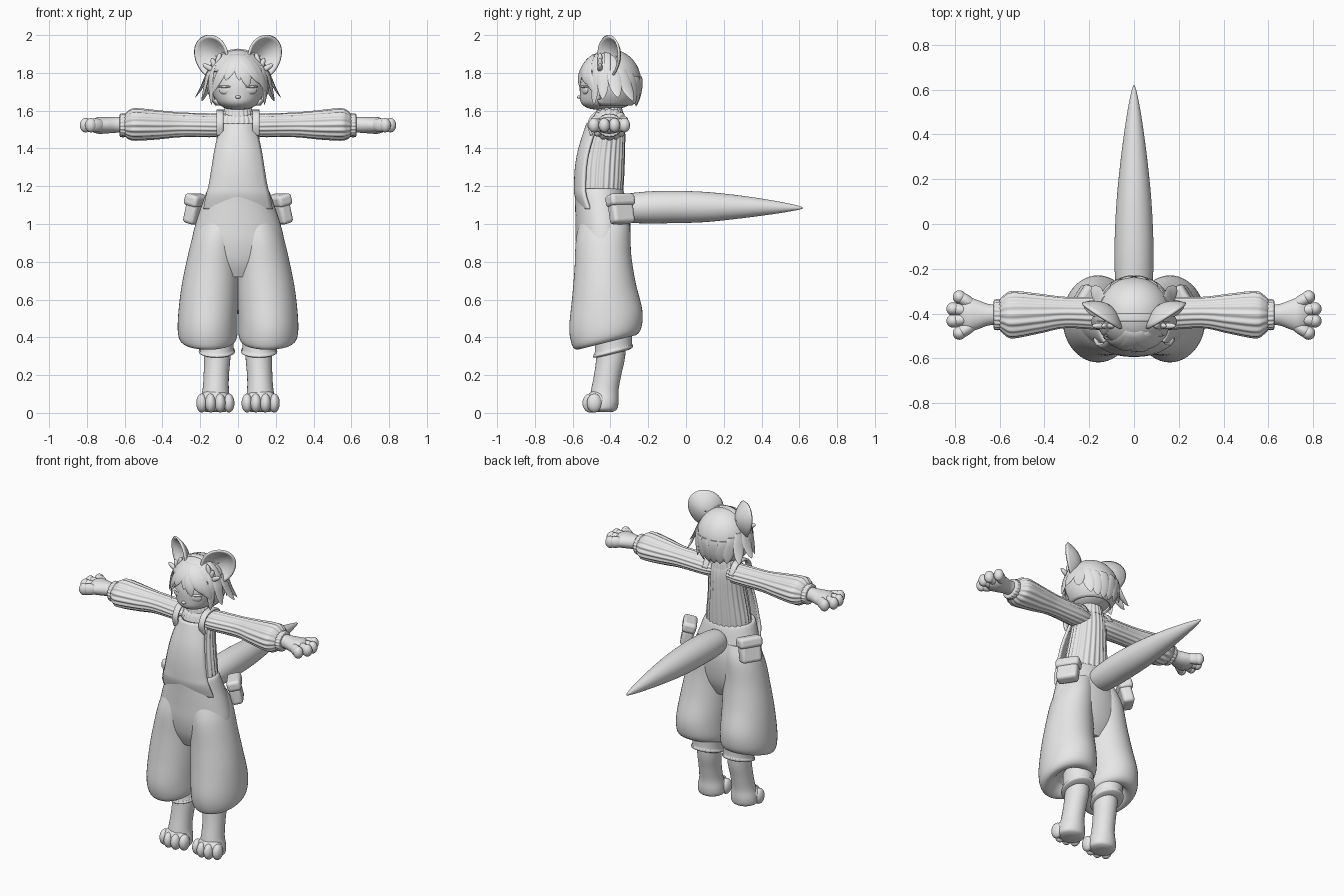
import bpy, bmesh
from math import sin, cos, pi, radians, sqrt
from mathutils import Vector, Matrix

cube = bpy.data.objects.get("Cube")
if cube:
    bpy.data.objects.remove(cube, do_unlink=True)

clay = bpy.data.materials.new("light_grey")
clay.use_nodes = True
clay.diffuse_color = (0.8, 0.8, 0.8, 1)
clay.node_tree.nodes["Principled BSDF"].inputs["Base Color"].default_value = (0.8, 0.8, 0.8, 1)


def finish(name, bm, mirror=False, thick=0, bevel=0):
    """Turn a bmesh into a smooth object with its modifiers."""
    bmesh.ops.recalc_face_normals(bm, faces=bm.faces)
    mesh = bpy.data.meshes.new(name)
    bm.to_mesh(mesh)
    bm.free()
    mesh.shade_smooth()
    mesh.set_sharp_from_angle(angle=radians(50))
    mesh.materials.append(clay)
    obj = bpy.data.objects.new(name, mesh)
    bpy.context.collection.objects.link(obj)
    if bevel:
        mod = obj.modifiers.new("Bevel", 'BEVEL')
        mod.width, mod.segments = bevel, 4
    if thick:
        mod = obj.modifiers.new("Solidify", 'SOLIDIFY')
        mod.thickness, mod.offset = thick, 0
    if mirror:
        obj.modifiers.new("Mirror", 'MIRROR').use_mirror_merge = False
    return obj


def skin(name, rings, closed=True, cap=True, **kw):
    """Join rows of points with quads."""
    bm = bmesh.new()
    rows = [[bm.verts.new(p) for p in ring] for ring in rings]
    n = len(rows[0])
    for a, b in zip(rows, rows[1:]):
        for i in range(n if closed else n - 1):
            j = (i + 1) % n
            bm.faces.new((a[i], a[j], b[j], b[i]))
    if cap:
        bm.faces.new(rows[0])
        bm.faces.new(rows[-1])
    return finish(name, bm, **kw)


def spline(keys, steps=5):
    """Smooth in-between values through a list of key tuples."""
    out = []
    for i in range(len(keys) - 1):
        quad = [keys[max(0, min(len(keys) - 1, i + k))] for k in (-1, 0, 1, 2)]
        for s in range(steps):
            t = s / steps
            out.append([b + 0.5 * t * (c - a + t * (2*a - 5*b + 4*c - d + t * (3*(b - c) + d - a)))
                        for a, b, c, d in zip(*quad)])
    return out + [list(keys[-1])]


def loft(name, axis, keys, ribs=0, amp=0, tilt=0, n=48, **kw):
    """Ellipse sections (position, centre a, centre b, radius a, radius b) along an axis."""
    rings = []
    for t, ca, cb, ra, rb in spline(keys):
        ring = []
        for i in range(n):
            ang = 2 * pi * i / n
            k = 1 + amp * cos(ribs * ang)
            a, b = ca + ra * k * cos(ang), cb + rb * k * sin(ang)
            ring.append({'x': (t, a, b), 'y': (a, t, b), 'z': (a, b, t + tilt * (b - cb))}[axis])
        rings.append(ring)
    return skin(name, rings, **kw)


def blob(name, loc, size, turn=0, axis='Z', mirror=True):
    bm = bmesh.new()
    mat = Matrix.Translation(loc) @ Matrix.Rotation(radians(turn), 4, axis) @ Matrix.Diagonal((*size, 1))
    bmesh.ops.create_uvsphere(bm, u_segments=24, v_segments=14, radius=1, matrix=mat)
    return finish(name, bm, mirror)


# Baggy trousers: two legs, with a seat joining them
loft("trouser_leg", 'z', [
    (.42, .15, -.41, .08, .09), (.38, .155, -.42, .10, .12), (.375, .158, -.42, .135, .16),
    (.41, .16, -.42, .156, .185), (.50, .16, -.425, .158, .193), (.65, .15, -.435, .152, .168),
    (.80, .135, -.44, .138, .15), (.95, .115, -.44, .12, .143), (1.05, .09, -.44, .10, .12)],
    tilt=.25, mirror=True)
loft("trouser_seat", 'z', [
    (.72, 0, -.44, .16, .09), (.80, 0, -.44, .23, .125), (.90, 0, -.44, .245, .143),
    (1.0, 0, -.44, .225, .145), (1.1, 0, -.45, .192, .137), (1.18, 0, -.46, .162, .128),
    (1.185, 0, -.46, .14, .11)])

# Bib panel curving up the chest
bib = []
for z, w, y in spline([(1.08, .18, -.56), (1.15, .166, -.582), (1.2, .152, -.585),
                       (1.3, .135, -.58), (1.4, .118, -.562), (1.53, .088, -.52)]):
    bib.append([(w * u / 8, y + .05 * abs(u / 8) ** 2.5, z) for u in range(-8, 9)])
skin("bib", bib, closed=False, cap=False, thick=.016)

# Shoulder straps
strap = spline([(-.50, 1.47), (-.515, 1.53), (-.485, 1.582), (-.43, 1.598), (-.37, 1.585), (-.335, 1.53)])
skin("shoulder_strap", [[(x, y, z) for x in (.078, .09, .102, .114)] for y, z in strap],
     closed=False, cap=False, thick=.014, mirror=True)

# Ribbed sweater, collar, sleeves and cuffs
loft("sweater_body", 'z', [
    (1.1, 0, -.45, .15, .11), (1.2, 0, -.445, .142, .112), (1.3, 0, -.44, .128, .112),
    (1.4, 0, -.43, .115, .105), (1.5, 0, -.415, .107, .09), (1.56, 0, -.41, .1, .075),
    (1.59, 0, -.405, .07, .05)], ribs=24, amp=.028, n=192)
loft("collar", 'z', [(1.55, 0, -.405, .085, .075), (1.59, 0, -.405, .078, .07),
                     (1.62, 0, -.405, .068, .062)], ribs=20, amp=.03, n=160)
loft("sleeve", 'x', [
    (.04, -.40, 1.52, .06, .05), (.12, -.40, 1.522, .072, .06), (.3, -.395, 1.525, .067, .063),
    (.42, -.40, 1.525, .085, .074), (.54, -.405, 1.527, .102, .083), (.58, -.405, 1.525, .085, .073),
    (.605, -.405, 1.522, .06, .05)], ribs=16, amp=.04, n=128, mirror=True)
loft("sleeve_cuff", 'x', [
    (.59, -.405, 1.522, .056, .052), (.595, -.405, 1.522, .066, .06), (.622, -.405, 1.522, .066, .06),
    (.627, -.405, 1.522, .054, .05)], ribs=20, amp=.03, n=160, mirror=True)

# Paws: palm and four spread fingers
loft("palm", 'x', [(.6, -.405, 1.525, .046, .042), (.65, -.405, 1.525, .048, .042),
                   (.70, -.405, 1.523, .066, .044), (.74, -.405, 1.522, .076, .044),
                   (.775, -.405, 1.52, .05, .03), (.785, -.405, 1.52, .01, .008)], mirror=True)
for i, (x, y, turn) in enumerate([(.755, -.34, 30), (.78, -.383, 8), (.78, -.429, -8), (.755, -.473, -30)]):
    blob(f"finger_{i + 1}", (x, y, 1.523), (.058, .028, .036), turn)
    tip = Vector((x, y, 1.523)) + .028 * Vector((cos(radians(turn)), sin(radians(turn)), 0))
    blob(f"fingertip_{i + 1}", tip, (.03, .03, .038), turn)

# Lower legs, inner trouser cuffs, feet and toes
loft("lower_leg", 'z', [
    (.45, .11, -.39, .07, .075), (.3, .11, -.398, .07, .076), (.2, .115, -.415, .067, .072),
    (.12, .118, -.43, .07, .073), (.06, .12, -.435, .082, .078), (.02, .12, -.44, .08, .075),
    (.005, .12, -.44, .05, .05)], mirror=True)
loft("inner_cuff", 'z', [
    (.45, .115, -.38, .088, .098), (.345, .112, -.385, .088, .098), (.335, .112, -.385, .094, .104),
    (.32, .112, -.387, .094, .104), (.312, .112, -.387, .07, .08)], tilt=.25, mirror=True)
blob("foot_bridge", (.122, -.465, .065), (.085, .06, .06))
for i, (x, y) in enumerate([(.048, -.488), (.095, -.508), (.145, -.508), (.192, -.485)]):
    blob(f"toe_{i + 1}", (x, y, .052), (.029, .04, .05))

# Hip pouches with flaps
frame = Matrix.Translation((.222, -.345, 1.08)) @ Matrix.Rotation(radians(32), 4, 'Z') \
    @ Matrix.Rotation(radians(-14), 4, 'Y')
for name, offset, size in [("pouch", (0, 0, -.02), (.07, .13, .12)),
                           ("pouch_flap", (.005, 0, .045), (.085, .148, .065))]:
    bm = bmesh.new()
    bmesh.ops.create_cube(bm, size=1, matrix=frame @ Matrix.Translation(offset) @ Matrix.Diagonal((*size, 1)))
    finish(name, bm, mirror=True, bevel=.02)

# Tail
loft("tail", 'y', [
    (-.36, 0, 1.085, .03, .03), (-.33, 0, 1.085, .07, .068), (-.25, 0, 1.086, .084, .082),
    (-.1, 0, 1.09, .087, .086), (.1, 0, 1.09, .078, .08), (.3, 0, 1.09, .058, .059),
    (.48, 0, 1.088, .033, .033), (.59, 0, 1.086, .012, .012), (.62, 0, 1.085, .001, .001)])

# Head with a small muzzle and eyes
loft("head", 'z', [
    (1.605, 0, -.43, .02, .03), (1.612, 0, -.43, .065, .085), (1.64, 0, -.42, .108, .135),
    (1.69, 0, -.41, .133, .152), (1.75, 0, -.405, .145, .155), (1.82, 0, -.4, .132, .14),
    (1.88, 0, -.4, .085, .09), (1.9, 0, -.4, .02, .02)])
blob("nose", (0, -.565, 1.672), (.014, .012, .009), mirror=False)
blob("eye", (.068, -.535, 1.71), (.036, .012, .024), 24)
blob("upper_lid", (.068, -.535, 1.727), (.042, .016, .008), 24)

# Hair cap: a dome open around the face
C = Vector((0, -.4, 1.75))
bm = bmesh.new()
bmesh.ops.create_uvsphere(bm, u_segments=48, v_segments=28, radius=1,
                          matrix=Matrix.Translation(C) @ Matrix.Diagonal((.163, .158, .17, 1)))
gone = []
for f in bm.faces:
    d = f.calc_center_median() - C
    if d.z < (.06 if d.y < -.06 else -.12):
        gone.append(f)
bmesh.ops.delete(bm, geom=gone, context='FACES')
finish("hair_cap", bm, thick=.01)


def lock(name, az0, z0, az1, z1, width, flare, mirror=False):
    """A flat, pointed strand lying on the head and lifting off at its tip."""
    rings, steps, n = [], 12, 10
    for s in range(steps + 1):
        t = s / steps
        az, z = radians(az0 + (az1 - az0) * t), z0 + (z1 - z0) * t
        r = .166 * sqrt(max(.1, 1 - (max(z, 1.75) - 1.75) ** 2 / .0306)) + flare * t * t
        out, side = Vector((sin(az), -cos(az), 0)), Vector((cos(az), sin(az), 0))
        w = width * max(.03, (1 - t) ** .7 * (.45 + 1.4 * t))
        rings.append([C + out * (r + .22 * w * sin(a)) + side * w * cos(a) + Vector((0, 0, z - 1.75))
                      for a in (2 * pi * k / n for k in range(n))])
    skin(name, rings, mirror=mirror)


# Fringe, side and nape strands
for i, (a0, z0, a1, z1, w) in enumerate([
        (5, 1.9, 18, 1.725, .05), (10, 1.9, 42, 1.74, .055), (-5, 1.9, -22, 1.76, .045),
        (-15, 1.9, -52, 1.69, .045), (25, 1.89, 58, 1.7, .05), (0, 1.9, 2, 1.76, .035)]):
    lock(f"fringe_{i + 1}", a0, z0, a1, z1, w, .006)
for i, (a0, z0, a1, z1, w, flare) in enumerate([
        (62, 1.85, 58, 1.63, .035, .0), (75, 1.85, 78, 1.66, .045, .03), (95, 1.83, 100, 1.67, .05, .065),
        (112, 1.82, 122, 1.65, .05, .06), (130, 1.8, 140, 1.635, .05, .0),
        (148, 1.78, 156, 1.625, .05, -.02), (168, 1.78, 172, 1.62, .05, -.03)]):
    lock(f"side_strand_{i + 1}", a0, z0, a1, z1, w, flare, mirror=True)

# Hairband between the ears
band = [(a, r) for a in range(-90, 91, 6) for r in (0,)]
skin("hairband", [[(.166 * sin(radians(a)), y, 1.75 + .172 * cos(radians(a))) for y in (-.435, -.425, -.41, -.4)]
                  for a, r in band], closed=False, cap=False, thick=.012)

# Ears: cupped shells turned outward, with tufts at the base
u, v, back = Vector((.84, .54, 0)), Vector((.1, 0, 1)), Vector((-.54, .84, 0))
rings = []
for s in range(10):
    r = 1 - s / 9.2
    rings.append([Vector((.143, -.412, 1.885)) + u * (.102 * r * cos(a) * (1 + .12 * sin(a)))
                  + v * (.112 * r * sin(a)) + back * (.055 * (1 - r * r))
                  for a in (2 * pi * k / 40 for k in range(40))])
skin("ear", rings, cap=False, thick=.012, mirror=True)
for i, (x, z, turn) in enumerate([(.125, 1.84, 20), (.15, 1.825, 60), (.105, 1.865, -15)]):
    blob(f"ear_tuft_{i + 1}", (x, -.455, z), (.015, .014, .042), turn, 'Y')
